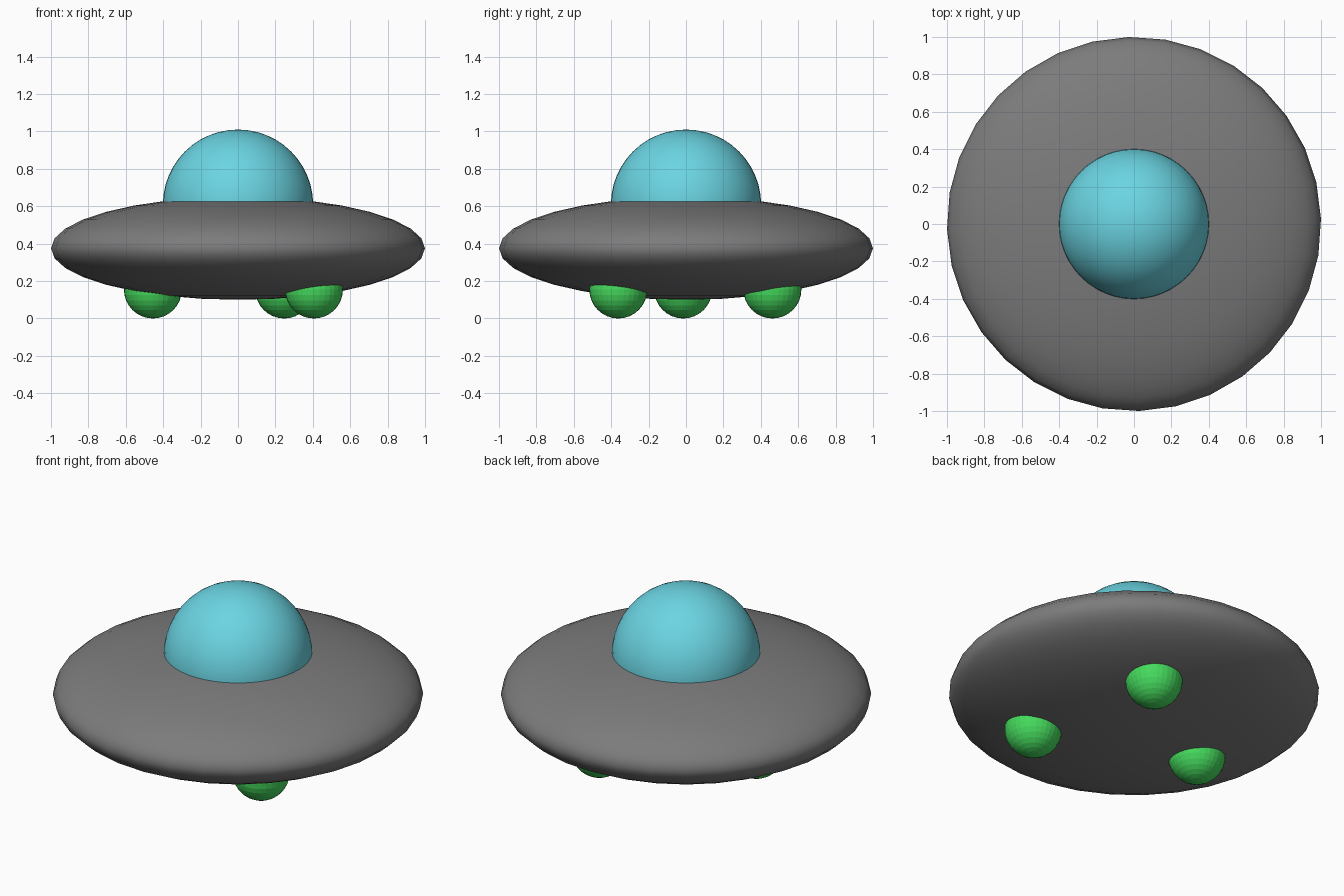
import bpy
import math

if "Cube" in bpy.data.objects:
    bpy.data.objects.remove(bpy.data.objects["Cube"])


def material(name, rgb):
    m = bpy.data.materials.new(name)
    m.diffuse_color = (*rgb, 1.0)
    m.use_nodes = True
    m.node_tree.nodes["Principled BSDF"].inputs["Base Color"].default_value = m.diffuse_color
    return m


grey = material("hull grey", (0.20, 0.20, 0.20))
cyan = material("dome cyan", (0.145, 0.66, 0.76))
green = material("foot green", (0.06, 0.70, 0.11))


def ball(name, loc, size, mat, smooth, segments=32, rings=16, turn=0.0):
    bpy.ops.mesh.primitive_uv_sphere_add(segments=segments, ring_count=rings, radius=1)
    ob = bpy.context.object
    ob.name = name
    ob.location = loc
    ob.scale = size
    ob.rotation_euler.z = math.radians(turn)
    ob.data.materials.append(mat)
    if smooth:
        bpy.ops.object.shade_smooth()
    else:
        bpy.ops.object.shade_flat()
    return ob


# Flattened saucer hull
ball("saucer_hull", (0, 0, 0.375), (1.0, 1.0, 0.275), grey, True, turn=1.6)

# Cockpit dome, lower half sunk in the hull
ball("cockpit_dome", (0, 0, 0.608), (0.402, 0.402, 0.402), cyan, True, 48, 24)

# Three faceted landing feet
R = 0.155
for i, (x, y) in enumerate([(-0.455, -0.015), (0.406, -0.362), (0.247, 0.462)]):
    ball(f"landing_foot_{i + 1}", (x, y, R), (R, R, R), green, False)
